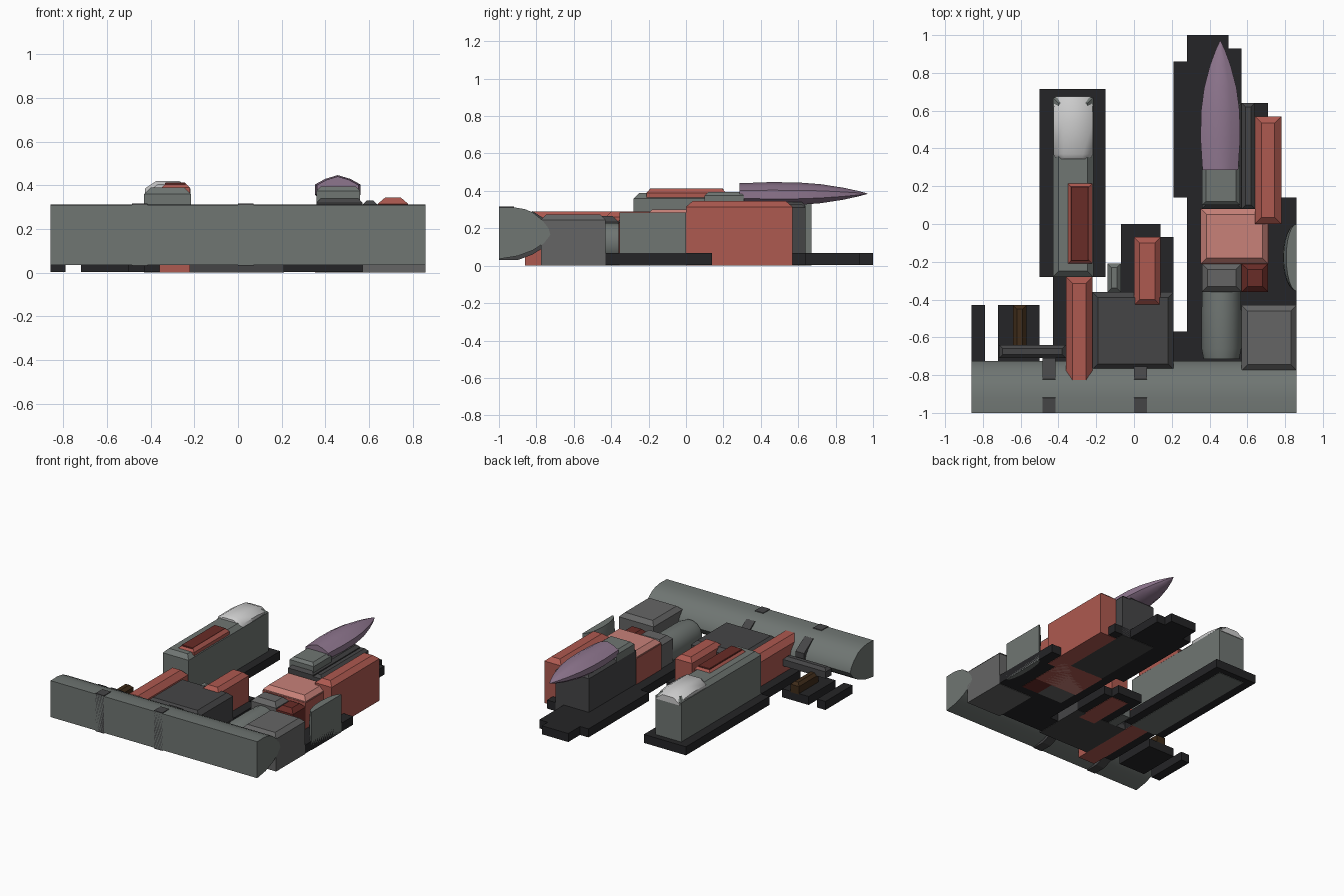
import bpy, bmesh, math
from mathutils import Vector

if "Cube" in bpy.data.objects:
    bpy.data.objects.remove(bpy.data.objects["Cube"])


def mat(name, rgb):
    m = bpy.data.materials.new(name)
    m.diffuse_color = (*rgb, 1)
    m.use_nodes = True
    m.node_tree.nodes["Principled BSDF"].inputs["Base Color"].default_value = m.diffuse_color
    return m


RED = mat("red", (0.42, 0.10, 0.08))
PINK = mat("light_red", (0.58, 0.22, 0.19))
MAROON = mat("dark_red", (0.14, 0.025, 0.02))
BLACK = mat("black", (0.018, 0.018, 0.02))
DARK = mat("dark_grey", (0.06, 0.06, 0.062))
GREY = mat("grey", (0.13, 0.13, 0.13))
GREEN = mat("green_grey", (0.16, 0.18, 0.17))
SILVER = mat("silver", (0.55, 0.55, 0.55))
PURPLE = mat("purple", (0.27, 0.18, 0.27))
BROWN = mat("brown", (0.05, 0.025, 0.01))


def finish(name, bm, material, smooth=None):
    bmesh.ops.recalc_face_normals(bm, faces=bm.faces)
    me = bpy.data.meshes.new(name)
    bm.to_mesh(me)
    bm.free()
    ob = bpy.data.objects.new(name, me)
    bpy.context.collection.objects.link(ob)
    me.materials.append(material)
    if smooth:
        bpy.ops.object.select_all(action='DESELECT')
        ob.select_set(True)
        bpy.context.view_layer.objects.active = ob
        bpy.ops.object.shade_smooth_by_angle(angle=math.radians(smooth))
    return ob


def loft(bm, rings):
    vs = [[bm.verts.new(p) for p in r] for r in rings]
    n = len(vs[0])
    for a, b in zip(vs, vs[1:]):
        for i in range(n):
            bm.faces.new((a[i], a[(i + 1) % n], b[(i + 1) % n], b[i]))
    bm.faces.new(vs[0])
    bm.faces.new(vs[-1])


def rect(x0, x1, y0, y1, z):
    return [(x0, y0, z), (x1, y0, z), (x1, y1, z), (x0, y1, z)]


def block(name, x0, x1, y0, y1, z0, z1, material, c=0.03, h=0.03):
    """Box with a chamfered roof."""
    bm = bmesh.new()
    loft(bm, [rect(x0, x1, y0, y1, z0), rect(x0, x1, y0, y1, z1 - h),
              rect(x0 + c, x1 - c, y0 + c, y1 - c, z1)])
    return finish(name, bm, material)


def bar(name, profile, x0, x1, material, smooth=None):
    """(y, z) profile extruded along x."""
    bm = bmesh.new()
    loft(bm, [[(x, y, z) for y, z in profile] for x in (x0, x1)])
    return finish(name, bm, material, smooth)


# Low voxel-stepped base plates
plates = [(-.5, -.15, -.28, .715), (-.43, -.22, -.75, -.28), (-.22, .21, -.75, -.36),
          (-.86, -.79, -.75, -.43), (-.72, -.5, -.75, -.43), (-.14, .21, -.36, -.21),
          (-.07, .21, -.21, -.07), (-.07, .14, -.07, 0), (.21, .28, -.75, -.57),
          (.28, .57, -.75, .93), (.28, .5, .93, 1), (.21, .28, .14, .86),
          (.57, .71, -.43, .64), (.71, .78, -.43, 0), (.78, .86, -.43, .14)]
bm = bmesh.new()
for x0, x1, y0, y1 in plates:
    loft(bm, [rect(x0, x1, y0, y1, .003), rect(x0, x1, y0, y1, .067)])
finish("base_plates", bm, BLACK)

# Long front beam with flat front and rounded back
curve = [(-1, .31), (-.92, .312), (-.86, .302), (-.82, .285), (-.77, .245), (-.735, .2),
         (-.725, .165), (-.76, .12), (-.82, .082), (-.9, .052), (-1, .036)]
bar("front_beam", curve, -.86, .86, GREEN, 50)

# Straps around the beam
strap = [(-1, .316), (-.92, .316), (-.915, .305), (-.83, .28), (-.82, .292), (-.71, .22),
         (-.71, .13), (-.82, .06), (-.9, .03), (-1, .03)]
for i, x in enumerate((-.45, .035)):
    bar(f"beam_strap_{i}", strap, x - .035, x + .035, DARK)

# Left tall wall with red hatch and silver cap
block("tall_wall", -.43, -.215, -.28, .67, 0, .39, GREEN, .03, .03)
block("wall_hatch", -.35, -.22, -.21, .215, .33, .41, RED, .02, .02)
block("wall_hatch_panel", -.335, -.24, -.195, .2, .4, .413, MAROON, .003, .003)
bm = bmesh.new()
rings = []
for y, s, top in ((.345, .85, .405), (.37, 1, .42), (.54, 1, .42), (.62, .98, .41), (.675, .9, .385)):
    w = .105 * s
    rings.append([(-.322 + dx * w, y, z) for dx, z in
                  ((-1, .34), (-1, top - .035), (-.5, top), (.5, top), (1, top - .035), (1, .34))])
loft(bm, rings)
finish("wall_cap", bm, SILVER, 50)

# Left and centre buildings
block("red_rail", -.36, -.22, -.86, -.28, 0, .29, RED, .035, .04)
block("centre_hall", -.22, .21, -.77, -.36, 0, .265, DARK)
block("centre_red_tower", 0, .14, -.43, -.07, 0, .29, RED, .03, .03)
block("small_post", -.14, -.07, -.36, -.21, 0, .2, GREEN, .02, .02)
block("left_cross_bar", -.715, -.36, -.71, -.64, .12, .19, DARK, .02, .02)
block("left_brown_rail", -.64, -.57, -.66, -.43, .06, .14, BROWN, .02, .02)

# Right row: barrel, boxes, red block
bm = bmesh.new()
rings = []
for y, s in ((-.715, .9), (-.66, 1), (-.46, 1), (-.35, .97)):
    rings.append([(.463 + .107 * s * math.cos(t), y, .12 + .112 * s * math.sin(t))
                  for t in (math.tau * (k + .5) / 16 for k in range(16))])
loft(bm, rings)
finish("barrel_tank", bm, GREEN, 40)
block("grey_box", .36, .57, -.36, -.21, 0, .27, GREY)
block("dark_red_box", .57, .71, -.36, -.21, 0, .26, MAROON)
block("red_block", .355, .71, -.21, .08, 0, .3, PINK)
block("red_block_skirt", .353, .712, -.212, .082, 0, .262, RED, .001, .001)
block("corner_block", .57, .86, -.775, -.43, 0, .275, GREY)
block("tall_red_block", .64, .78, 0, .57, 0, .345, RED, .035, .03)
block("side_strip", .57, .64, .08, .64, 0, .33, DARK, .02, .02)

# Bullet pod and its stand
block("pod_stand", .36, .57, .08, .64, 0, .34, DARK, .02, .02)
block("pod_stand_top", .36, .56, .1, .31, .32, .395, GREEN, .02, .02)
bm = bmesh.new()
rings = []
for y, s in ((.285, .9), (.45, 1), (.6, .97), (.72, .82), (.84, .52), (.92, .24), (.97, .02)):
    rings.append([(.457 + .105 * s * dx, y, .385 + .062 * s * dz) for dx, dz in
                  ((0, 1), (-.55, .72), (-1, .3), (-1, -.45), (-.6, -1),
                   (.6, -1), (1, -.45), (1, .3), (.55, .72))])
loft(bm, rings)
finish("bullet_pod", bm, PURPLE, 45)

# Rounded tank cut off by the right edge
bm = bmesh.new()
arc = [(1 - math.cos(t), math.sin(t)) for t in (math.pi * k / 12 for k in range(13))]
rings = []
for z, s in ((0, .55), (.08, .85), (.16, 1), (.23, .95), (.285, .75)):
    rings.append([(.86 - .072 * s * b, -.355 + .355 * a / 2, z) for a, b in arc])
loft(bm, rings)
finish("cut_tank", bm, GREEN, 50)
